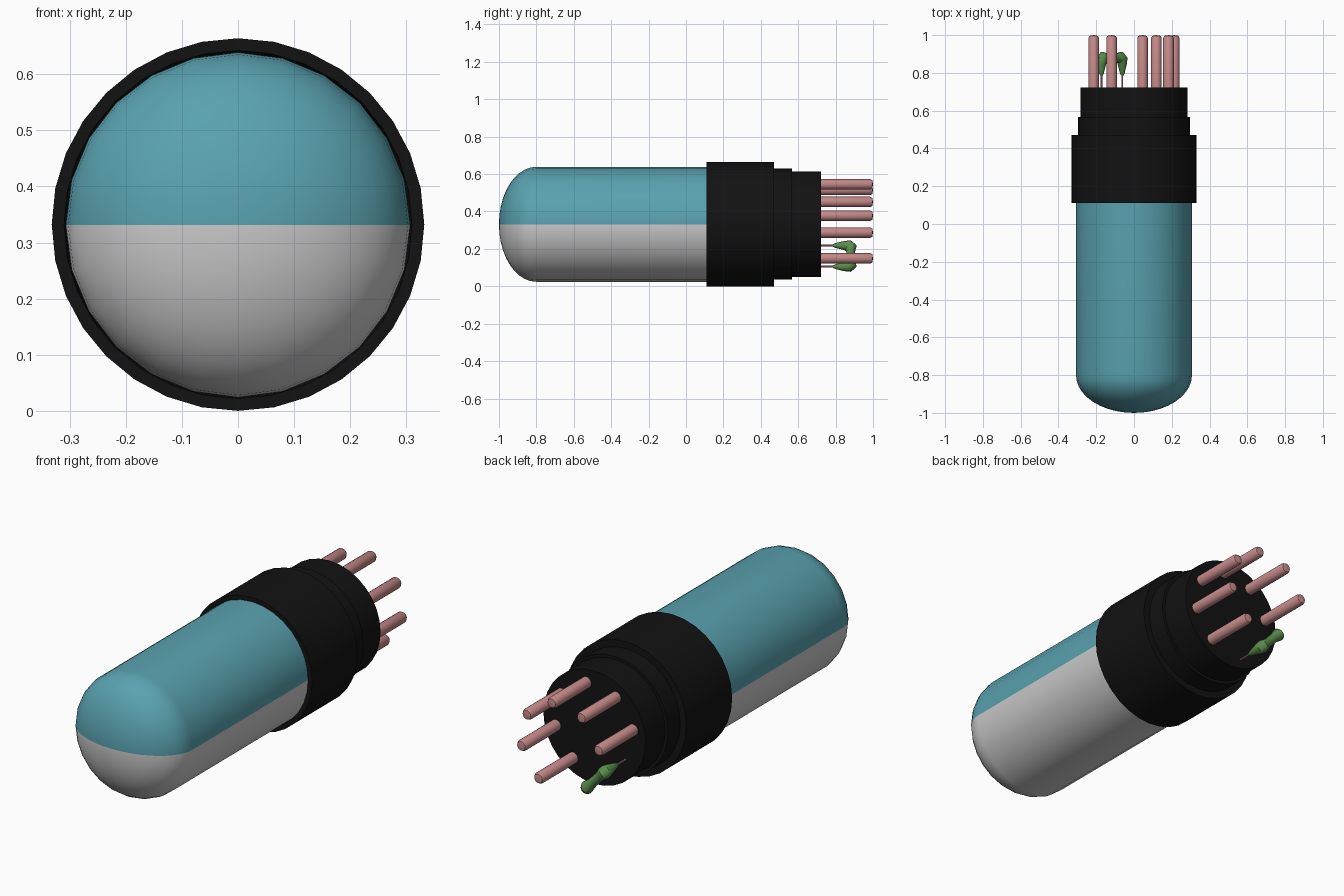
import bpy, bmesh, math
from mathutils import Vector

if "Cube" in bpy.data.objects:
    bpy.data.objects.remove(bpy.data.objects["Cube"])

CZ = 0.332          # height of the tube axis
R_GLASS = 0.307


def material(name, rgb):
    m = bpy.data.materials.new(name)
    m.diffuse_color = (*rgb, 1)
    m.use_nodes = True
    m.node_tree.nodes["Principled BSDF"].inputs["Base Color"].default_value = m.diffuse_color
    return m


TEAL = material("teal_glass", (0.10, 0.36, 0.43))
BLACK = material("black_plastic", (0.006, 0.006, 0.006))
PINK = material("copper_pink", (0.56, 0.25, 0.25))
GREEN = material("green_coating", (0.10, 0.26, 0.07))


def finish(name, bm, mat, angle):
    bmesh.ops.remove_doubles(bm, verts=bm.verts, dist=1e-6)
    bmesh.ops.recalc_face_normals(bm, faces=bm.faces)
    me = bpy.data.meshes.new(name)
    bm.to_mesh(me)
    bm.free()
    ob = bpy.data.objects.new(name, me)
    bpy.context.collection.objects.link(ob)
    if mat:
        me.materials.append(mat)
    bpy.ops.object.select_all(action='DESELECT')
    ob.select_set(True)
    bpy.context.view_layer.objects.active = ob
    bpy.ops.object.shade_smooth_by_angle(angle=math.radians(angle))
    return ob


def lathe(name, profile, segs, mat=None, x=0, z=CZ, angle=35):
    """Spin (radius, y) points around a line parallel to y."""
    bm = bmesh.new()
    vs = [bm.verts.new((x + r, y, z)) for r, y in profile]
    edges = [bm.edges.new(p) for p in zip(vs, vs[1:])]
    bmesh.ops.spin(bm, geom=vs + edges, cent=(x, 0, z), axis=(0, 1, 0),
                   angle=2 * math.pi, steps=segs, use_merge=True)
    return finish(name, bm, mat, angle)


def sweep(name, path, radii, segs, mat):
    """Round tube of varying radius along a list of points, capped."""
    bm = bmesh.new()
    rings = []
    for i, (p, r) in enumerate(zip(path, radii)):
        t = (path[min(i + 1, len(path) - 1)] - path[max(i - 1, 0)]).normalized()
        side = Vector((0.63, 0, 0.77)).cross(t)
        side = (side - t * side.dot(t)).normalized()
        up = t.cross(side)
        rings.append([bm.verts.new(p + r * (math.cos(a) * side + math.sin(a) * up))
                      for a in (2 * math.pi * k / segs for k in range(segs))])
    for a, b in zip(rings, rings[1:]):
        for k in range(segs):
            n = (k + 1) % segs
            bm.faces.new((a[k], a[n], b[n], b[k]))
    bm.faces.new(rings[0])
    bm.faces.new(rings[-1])
    return finish(name, bm, mat, 45)


# Glass envelope with a domed front, and the metal coating lying against it
steps = 10
dome = [(R_GLASS * math.sin(a), -0.8 - 0.2 * math.cos(a))
        for a in (math.pi / 2 * i / steps for i in range(steps + 1))]
envelope = dome + [(R_GLASS, 0.2)]
lathe("glass_envelope", envelope, 24, TEAL)
lathe("metal_coating", envelope, 24, None, z=CZ - 0.001)

# Stepped plastic base
base = [(0.300, 0.2), (0.310, 0.11), (0.332, 0.11), (0.332, 0.47), (0.297, 0.47),
        (0.297, 0.567), (0.282, 0.567), (0.282, 0.722), (0, 0.722)]
lathe("base", base, 32, BLACK)


# Pins: eight evenly spaced positions, two of which carry bare leads instead
def pin_position(i):
    a = math.radians(-12 + 45 * i)
    return 0.218 * math.cos(a), CZ + 0.218 * math.sin(a)


pin = [(0, 0.71), (0.028, 0.71), (0.028, 0.985), (0.022, 0.996), (0, 1.0)]
for i in (0, 1, 2, 3, 4, 7):
    px, pz = pin_position(i)
    lathe(f"pin_{i + 1}", pin, 16, PINK, px, pz, 50)

# Coated resistor bridging the two bare leads
ends = [Vector((-0.172, 0, 0.218)), Vector((-0.062, 0, 0.105))]
for n, e in enumerate(ends):
    lathe(f"lead_{n + 1}", [(0, 0.70), (0.005, 0.70), (0.005, 0.83), (0, 0.83)],
          8, PINK, e.x, e.z)


def at(t, y):
    return ends[0].lerp(ends[1], t) + Vector((0, y, 0))


half = [(0, 0.785, 0.007), (0, 0.80, 0.013), (0, 0.845, 0.024), (0.02, 0.872, 0.031),
        (0.09, 0.882, 0.031), (0.2, 0.88, 0.026), (0.32, 0.88, 0.023)]
full = half + [(1 - t, y, r) for t, y, r in reversed(half)]
sweep("resistor", [at(t, y) for t, y, r in full], [r for t, y, r in full], 16, GREEN)
